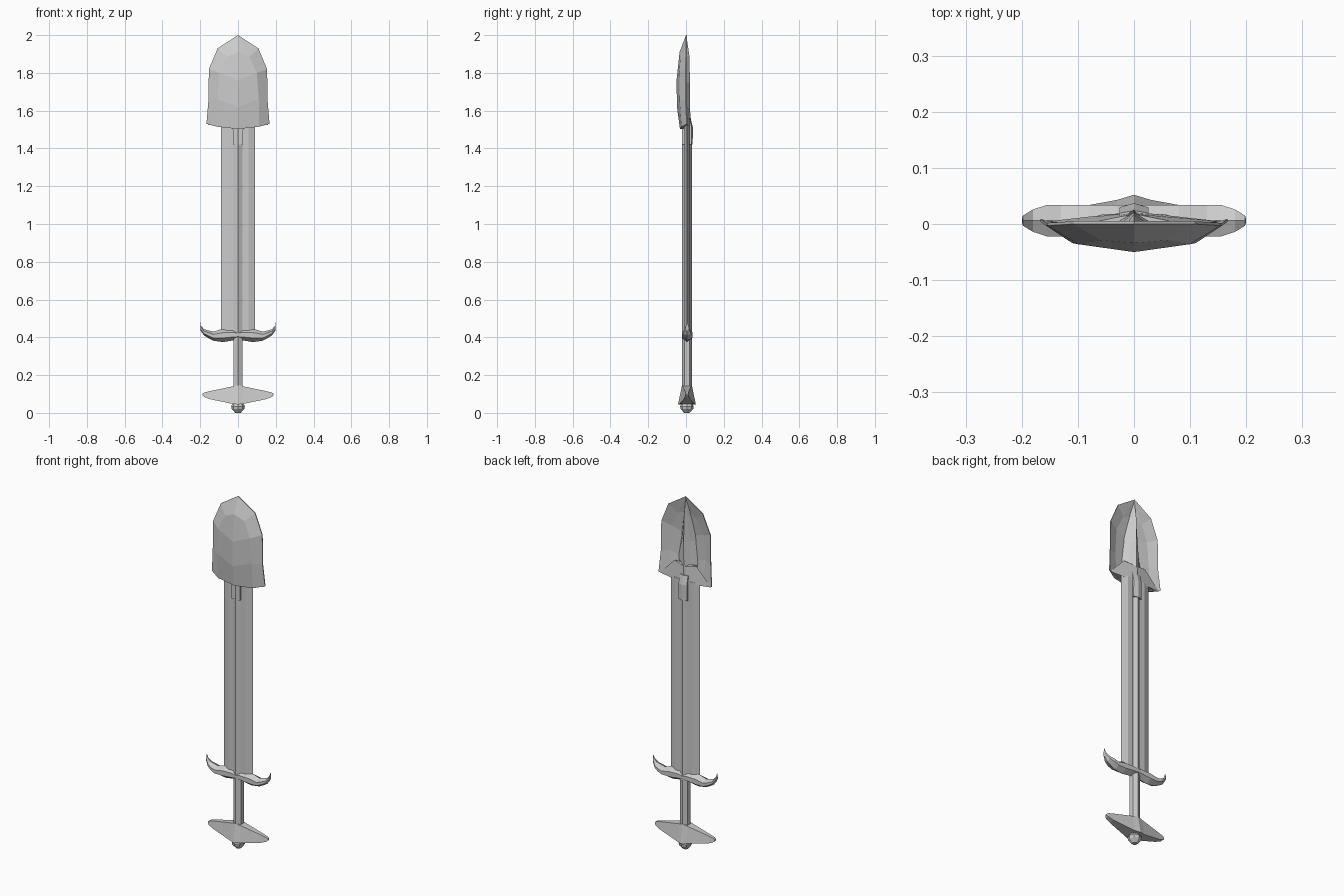
import bpy, bmesh, math

if "Cube" in bpy.data.objects:
    bpy.data.objects.remove(bpy.data.objects["Cube"])

YC = 0.005  # depth of the shaft axis


def finish(name, bm):
    bmesh.ops.remove_doubles(bm, verts=bm.verts, dist=0.0002)
    bmesh.ops.recalc_face_normals(bm, faces=bm.faces)
    me = bpy.data.meshes.new(name)
    bm.to_mesh(me)
    bm.free()
    ob = bpy.data.objects.new(name, me)
    bpy.context.collection.objects.link(ob)
    return ob


def loft(name, rings):
    bm = bmesh.new()
    vs = [[bm.verts.new(p) for p in r] for r in rings]
    n = len(rings[0])
    for a, b in zip(vs, vs[1:]):
        for i in range(n):
            j = (i + 1) % n
            bm.faces.new((a[i], a[j], b[j], b[i]))
    bm.faces.new(vs[0])
    bm.faces.new(vs[-1])
    return finish(name, bm)


def ngon(r, z, n=6, sy=1.0, y=YC):
    return [(r * math.sin(math.tau * i / n), y - sy * r * math.cos(math.tau * i / n), z)
            for i in range(n)]


def mirrored(half):
    # sections along +x, repeated on -x
    return [(-s[0],) + s[1:] for s in reversed(half[1:])] + half


# Shaft running from pommel to spade
loft("shaft", [ngon(0.027, z) for z in (0.08, 1.52)])

# Flat bevelled blade either side of the shaft
section = [(-0.09, 0), (-0.055, -0.013), (0.055, -0.013), (0.09, 0), (0.055, 0.013), (-0.055, 0.013)]
loft("blade", [[(x, y + YC, z) for x, y in section] for z in (0.42, 1.53)])

# Crescent guard: x, bottom z, top z, half depth
guard = mirrored([(0, 0.39, 0.435, 0.028), (0.03, 0.383, 0.445, 0.028), (0.08, 0.375, 0.446, 0.028),
                  (0.13, 0.382, 0.43, 0.028), (0.155, 0.395, 0.436, 0.028),
                  (0.18, 0.41, 0.443, 0.02), (0.198, 0.435, 0.465, 0.009), (0.2, 0.47, 0.48, 0.002)])
rings = []
for x, lo, hi, d in guard:
    q = (hi - lo) * 0.3
    y = YC + 0.001
    rings.append([(x, y, lo), (x, y - d, lo + q), (x, y - d, hi - q), (x, y, hi),
                  (x, y + d, hi - q), (x, y + d, lo + q)])
loft("guard", rings)

# Wide pommel grip: x, top half depth, top z, bottom half depth, bottom z
grip = mirrored([(0, 0.026, 0.147, 0.047, 0.045), (0.03, 0.022, 0.14, 0.038, 0.048),
                 (0.15, 0.01, 0.115, 0.016, 0.073), (0.18, 0.008, 0.107, 0.011, 0.085),
                 (0.188, 0.005, 0.101, 0.006, 0.092)])
loft("pommel_grip", [[(x, YC - b, bz), (x, YC - t, tz), (x, YC + t, tz), (x, YC + b, bz)]
                     for x, t, tz, b, bz in grip])

# Small end knob
loft("pommel_knob", [ngon(r, z, 8) for r, z in
                     ((0.014, 0.0), (0.033, 0.02), (0.036, 0.035), (0.028, 0.05))])

# Spade scoop: each row is centre, shoulder, edge
rows = [[(0, 0, 2.0)] * 3,
        [(0, -0.034, 1.91), (0.06, -0.029, 1.885), (0.108, 0, 1.93)],
        [(0, -0.05, 1.76), (0.1, -0.036, 1.80), (0.154, -0.003, 1.82)],
        [(0, -0.048, 1.62), (0.11, -0.034, 1.66), (0.157, -0.003, 1.65)],
        [(0, -0.032, 1.503), (0.11, -0.024, 1.515), (0.167, 0.004, 1.53)]]
bm = bmesh.new()
for s in (1, -1):
    for a, b in zip(rows, rows[1:]):
        for i in range(2):
            quad = list(dict.fromkeys((a[i], a[i + 1], b[i + 1], b[i])))
            bm.faces.new([bm.verts.new((s * x, y, z)) for x, y, z in quad])
bmesh.ops.remove_doubles(bm, verts=bm.verts, dist=0.0002)
# Thin back skin, offset straight to the rear
geo = bmesh.ops.extrude_face_region(bm, geom=bm.faces[:], use_keep_orig=True)
for v in geo["geom"]:
    if isinstance(v, bmesh.types.BMVert):
        edge = abs(v.co.x) > 0.105 and v.co.y > -0.01 or v.co.z > 1.99
        v.co.y += 0.005 if edge else 0.018
finish("spade_head", bm)

# Long pointed rib on the back of the spade: half width, ridge y, root y, z
rib = [(0.002, 0.003, -0.002, 1.99), (0.02, 0.018, -0.015, 1.89), (0.048, 0.021, -0.03, 1.75),
       (0.07, 0.02, -0.03, 1.62), (0.03, 0.026, -0.02, 1.55), (0.028, 0.026, -0.02, 1.5)]
loft("spade_rib", [[(-w, r, z), (-w * 0.5, r * 0.4 + y * 0.6, z), (0, y, z),
                    (w * 0.5, r * 0.4 + y * 0.6, z), (w, r, z)] for w, y, r, z in rib])

# Web closing the scoop's lower end behind the blade
loft("spade_base", [[(-w, 0.004, z), (0, -0.028, z - 0.012), (w, 0.004, z), (0, d, z - 0.012)]
                    for w, d, z in ((0.16, 0.022, 1.525), (0.07, 0.018, 1.62))])

# Socket collar joining spade and shaft
loft("socket", [[(-0.026, -0.02, z), (0.026, -0.02, z), (0.026, b * 0.8, z), (0, b, z),
                 (-0.026, b * 0.8, z)] for b, z in ((0.035, 1.42), (0.037, 1.51), (0.024, 1.56))])
